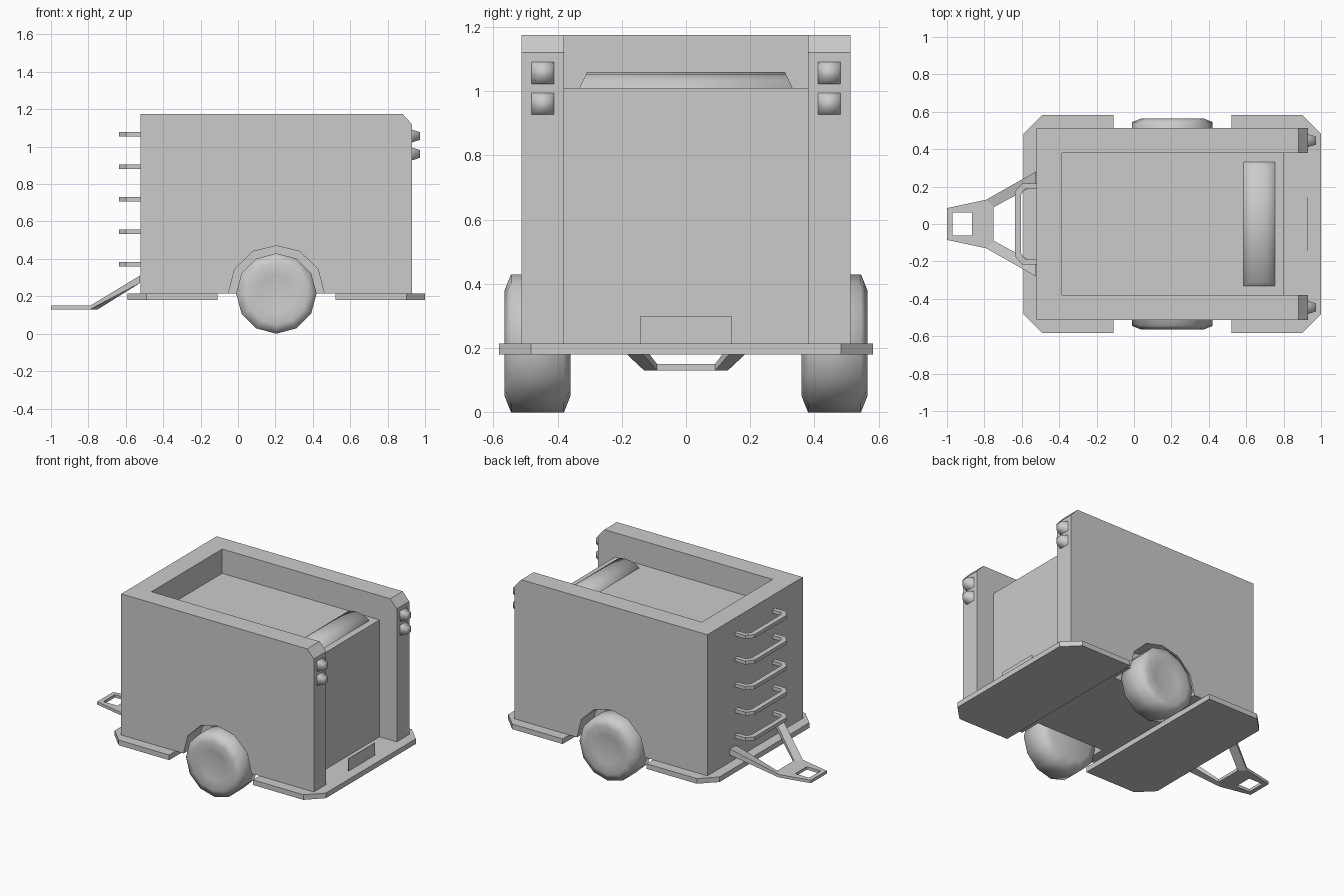
import bpy, bmesh, math
from mathutils import Vector, Matrix

if "Cube" in bpy.data.objects:
    bpy.data.objects.remove(bpy.data.objects["Cube"])


def finish(bm, name, smooth=None):
    bmesh.ops.remove_doubles(bm, verts=bm.verts, dist=1e-5)
    bmesh.ops.recalc_face_normals(bm, faces=bm.faces)
    me = bpy.data.meshes.new(name)
    bm.to_mesh(me)
    bm.free()
    ob = bpy.data.objects.new(name, me)
    bpy.context.collection.objects.link(ob)
    if smooth is not None:
        bpy.ops.object.select_all(action='DESELECT')
        bpy.context.view_layer.objects.active = ob
        ob.select_set(True)
        bpy.ops.object.shade_smooth_by_angle(angle=math.radians(smooth))
    return ob


def prism(name, pts, axis, a, b):
    """Extrude a 2D outline along y (xz outline) or z (xy outline)."""
    bm = bmesh.new()
    co = (lambda u, v: (u, a, v)) if axis == 'y' else (lambda u, v: (u, v, a))
    f = bm.faces.new([bm.verts.new(co(u, v)) for u, v in pts])
    ext = bmesh.ops.extrude_face_region(bm, geom=[f])['geom']
    d = Vector((0, b - a, 0)) if axis == 'y' else Vector((0, 0, b - a))
    bmesh.ops.translate(bm, vec=d, verts=[g for g in ext if isinstance(g, bmesh.types.BMVert)])
    return finish(bm, name)


def cut(target, cutter):
    m = target.modifiers.new("cut", 'BOOLEAN')
    m.operation, m.solver, m.object = 'DIFFERENCE', 'EXACT', cutter
    bpy.context.view_layer.objects.active = target
    bpy.ops.object.modifier_apply(modifier=m.name)
    bpy.data.objects.remove(cutter)


# Body: solid side profile, hollowed from the top and rear, with wheel arches
body = prism("trailer_body", [(-.52, .215), (.93, .215), (.93, 1.12), (.88, 1.175), (-.52, 1.175)],
             'y', -.513, .513)
cut(body, prism("cargo_cutter", [(-.385, 1.01), (.80, 1.01), (.80, .1), (1.2, .1), (1.2, 1.3), (-.385, 1.3)],
                'y', -.38, .38))
arch = [(-.05, .1), (-.05, .22), (-.018, .345), (.08, .44), (.205, .47),
        (.33, .44), (.428, .345), (.46, .22), (.46, .1)]
for s in (-1, 1):
    cut(body, prism("arch_cutter", arch, 'y', s * .36, s * .7))

# Base plates with chamfered outer corners
for name, inner, outer, ch in (("front_plate", -.11, -.59, .10), ("rear_plate", .52, 1.0, -.10)):
    prism(name, [(inner, -.583), (outer + ch, -.583), (outer, -.483),
                 (outer, .483), (outer + ch, .583), (inner, .583)], 'z', .18, .215)

# Wheels: twelve-sided lathe with bevelled shoulders and a shallow dish
for s, name in ((-1, "wheel_right"), (1, "wheel_left")):
    bm = bmesh.new()
    prof = [(0, .36), (.165, .36), (.215, .38), (.215, .545), (.165, .565), (.10, .552), (0, .552)]
    vs = [bm.verts.new((.205, s * y, .215 + r)) for r, y in prof]
    es = [bm.edges.new(p) for p in zip(vs, vs[1:])]
    bmesh.ops.spin(bm, geom=vs + es, cent=(.205, 0, .215), axis=(0, 1, 0),
                   angle=math.tau, steps=12, use_duplicate=False)
    finish(bm, name, 80)

# Ladder rungs: bent bars on the front wall
path = [(-.52, .205), (-.59, .205), (-.625, .165)]
path = path + [(x, -y) for x, y in reversed(path)]
inner = [(-.52, .187), (-.583, .187), (-.603, .158)]
inner = inner + [(x, -y) for x, y in reversed(inner)]
outer = [(-.52, .217), (-.598, .217), (-.637, .172)]
outer = outer + [(x, -y) for x, y in reversed(outer)]
for i in range(5):
    z = .37 + i * .174
    prism(f"ladder_rung_{i + 1}", outer + inner[::-1], 'z', z - .012, z + .012)

# Tow hitch: flat coupling plate with a square hole and two rising arms
bm = bmesh.new()
pts = dict(a=(-1, .085), b=(-.79, .13), c=(-.525, .28), d=(-.525, .212),
           e=(-.75, .09), h=(-.97, .062), k=(-.865, .062))
v = {}
for key, (x, y) in pts.items():
    z = .31 if key in 'cd' else .15
    v[key], v[key.upper()] = bm.verts.new((x, y, z)), bm.verts.new((x, -y, z))
for f in ("abkh", "bek", "bcde", "aAHh", "kKEe", "ABKH", "BEK", "BCDE"):
    bm.faces.new([v[c] for c in f])
bmesh.ops.recalc_face_normals(bm, faces=bm.faces)
ext = bmesh.ops.extrude_face_region(bm, geom=bm.faces[:], use_keep_orig=True)['geom']
for g in ext:
    if isinstance(g, bmesh.types.BMVert):
        g.co.z -= .04 if g.co.z > .2 else .02
finish(bm, "tow_hitch")

# Tail lights: two tapered lamps on each rear wall end
for s, side in ((-1, "right"), (1, "left")):
    for z, level in ((1.057, "upper"), (.961, "lower")):
        bm = bmesh.new()
        bmesh.ops.create_cube(bm, size=1)
        for w in bm.verts:
            k = .6 if w.co.x > 0 else 1
            w.co = Vector((.952 + w.co.x * .044, s * .446 + w.co.y * .07 * k, z + w.co.z * .068 * k))
        finish(bm, f"tail_light_{level}_{side}", 95)

# Cargo roll: low rounded bump with slanted ends
bm = bmesh.new()
rings = []
for s in (-1, 1):
    ring = []
    for i in range(7):
        t = math.pi * i / 6
        h = math.sin(t)
        ring.append(bm.verts.new((.67 - .085 * math.cos(t), s * (.333 - .025 * h), 1.008 + .052 * h)))
    rings.append(ring)
for i in range(6):
    bm.faces.new((rings[0][i], rings[0][i + 1], rings[1][i + 1], rings[1][i]))
for r in rings:
    bm.faces.new(r)
bm.faces.new((rings[0][0], rings[0][-1], rings[1][-1], rings[1][0]))
finish(bm, "cargo_roll", 80)

# Upright rear panel standing on the rear plate
prism("rear_panel", [(.928, .215), (.931, .215), (.931, .30), (.928, .30)], 'y', -.142, .142)
